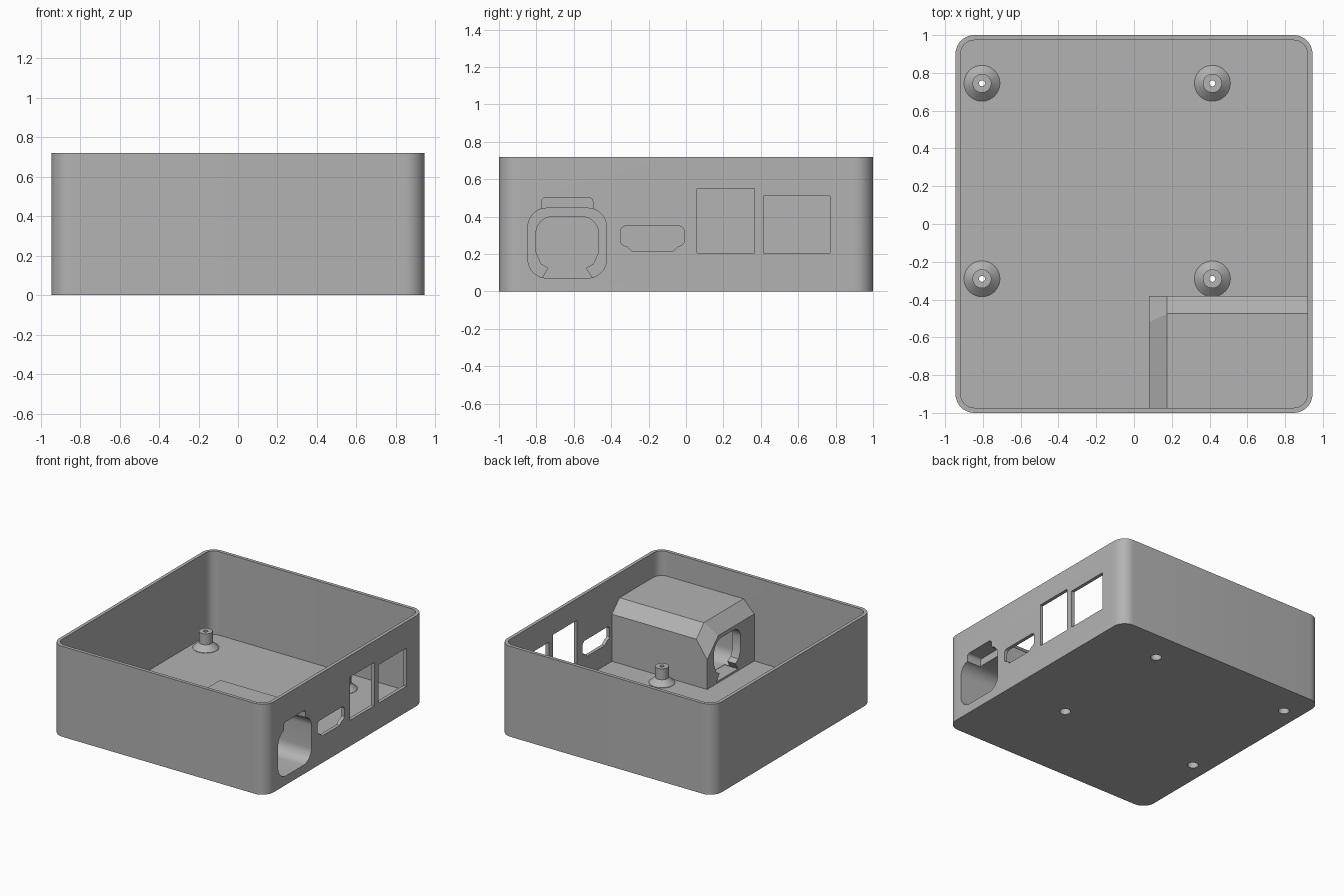
import bpy, bmesh
from math import cos, sin, pi
from mathutils import Vector

if "Cube" in bpy.data.objects:
    bpy.data.objects.remove(bpy.data.objects["Cube"])

grey = bpy.data.materials.new("plain grey")
grey.use_nodes = True
colour = (0.45, 0.45, 0.45, 1)
grey.diffuse_color = colour
grey.node_tree.nodes["Principled BSDF"].inputs["Base Color"].default_value = colour


def finish(name, bm):
    bmesh.ops.recalc_face_normals(bm, faces=bm.faces)
    mesh = bpy.data.meshes.new(name)
    bm.to_mesh(mesh)
    bm.free()
    mesh.materials.append(grey)
    obj = bpy.data.objects.new(name, mesh)
    bpy.context.collection.objects.link(obj)
    return obj


def prism(name, points, start, end, axis="z"):
    """Extrude a 2D outline along z (x, y outline) or along x (y, z outline)."""
    bm = bmesh.new()
    place = (lambda p: (p[0], p[1], start)) if axis == "z" else (lambda p: (start, p[0], p[1]))
    face = bm.faces.new([bm.verts.new(place(p)) for p in points])
    moved = bmesh.ops.extrude_face_region(bm, geom=[face])["geom"]
    step = Vector((0, 0, end - start)) if axis == "z" else Vector((end - start, 0, 0))
    bmesh.ops.translate(bm, vec=step, verts=[v for v in moved if isinstance(v, bmesh.types.BMVert)])
    return finish(name, bm)


def arc(cx, cy, r, first, last, steps=10):
    return [(cx + r * cos(first + (last - first) * i / steps),
             cy + r * sin(first + (last - first) * i / steps)) for i in range(steps + 1)]


def rounded(x0, x1, y0, y1, r):
    corners = ((x1 - r, y1 - r), (x0 + r, y1 - r), (x0 + r, y0 + r), (x1 - r, y0 + r))
    return [p for i, c in enumerate(corners) for p in arc(*c, r, i * pi / 2, (i + 1) * pi / 2)]


def lathe(name, profile, x, y, sides=40):
    """Closed solid of revolution from (radius, height) pairs."""
    bm = bmesh.new()
    rings = [[bm.verts.new((x + r * cos(2 * pi * i / sides), y + r * sin(2 * pi * i / sides), z))
              for i in range(sides)] for r, z in profile]
    for low, high in zip(rings, rings[1:]):
        for i in range(sides):
            j = (i + 1) % sides
            bm.faces.new((low[i], low[j], high[j], high[i]))
    bm.faces.new(rings[0])
    bm.faces.new(rings[-1])
    return finish(name, bm)


def combine(target, other, operation):
    mod = target.modifiers.new(operation.lower(), "BOOLEAN")
    mod.operation = operation
    mod.solver = "EXACT"
    mod.object = other
    bpy.context.view_layer.objects.active = target
    bpy.ops.object.modifier_apply(modifier=mod.name)
    bpy.data.objects.remove(other)


W, D, H = 0.945, 1.0, 0.72
wall, floor = 0.027, 0.055

# Open tray
case = prism("open_case", rounded(-W, W, -D, D, 0.1), 0, H)
hollow = prism("hollow", rounded(-W + wall, W - wall, -D + wall, D - wall, 0.073), floor, H + 0.1)
combine(case, hollow, "DIFFERENCE")

# Socket housing with bevelled top edges and a slanted corner
top, bevel, hx, hy = 0.525, 0.095, 0.08, -0.38
bm = bmesh.new()
bmesh.ops.create_cube(bm, size=1)
for v in bm.verts:
    v.co = (1.0 if v.co.x > 0 else hx, hy if v.co.y > 0 else -1.1, top if v.co.z > 0 else 0.02)
peak = (hx + bevel, hy - bevel, top)
for normal in ((-1, 0, 1), (0, 1, 1), (-1.47, 1, 1)):
    cut = bmesh.ops.bisect_plane(bm, geom=bm.verts[:] + bm.edges[:] + bm.faces[:], dist=1e-5,
                                 plane_co=peak, plane_no=Vector(normal).normalized(), clear_outer=True)
    bmesh.ops.holes_fill(bm, edges=[e for e in bm.edges if e.is_boundary], sides=0)
housing = finish("socket_housing", bm)
s = 0.012
limit = prism("limit", rounded(-W + s, W - s, -D + s, D - s, 0.1 - s), -0.1, H + 0.2)
combine(housing, limit, "INTERSECT")
combine(case, housing, "UNION")

# Standoffs with stepped screw holes
for x in (-0.805, 0.415):
    for y in (-0.29, 0.745):
        post = lathe("standoff", [(0.095, 0.03), (0.095, floor + 0.003), (0.05, 0.1), (0.05, 0.187)], x, y)
        combine(case, post, "UNION")
        bore = lathe("screw_hole", [(0.04, -0.05), (0.04, 0.085), (0.016, 0.086), (0.016, 0.3)], x, y)
        combine(case, bore, "DIFFERENCE")

# Socket cavity, latch notch and rear opening
mid = -0.635
cavity = prism("socket_cavity", rounded(mid - 0.21, mid + 0.21, 0.072, 0.445, 0.1), 0.15, 1.1, "x")
combine(case, cavity, "DIFFERENCE")
notch = prism("latch_notch", rounded(mid - 0.137, mid + 0.137, 0.35, 0.503, 0.025), 0.82, 1.1, "x")
combine(case, notch, "DIFFERENCE")
half = [(0.135, 0.07), (0.1, 0.125), (0.14, 0.148), (0.167, 0.21)] + arc(0.077, 0.31, 0.09, 0, pi / 2)
outline = [(mid + y, z) for y, z in half] + [(mid - y, z) for y, z in reversed(half)]
combine(case, prism("rear_opening", outline, 0, 0.2, "x"), "DIFFERENCE")

# Port openings in the side wall
port = arc(-0.04, 0.32, 0.03, 0, pi / 2, 6) + arc(-0.32, 0.32, 0.03, pi / 2, pi, 6)
port += [(-0.35, 0.262), (-0.337, 0.247), (-0.315, 0.24), (-0.29, 0.215),
         (-0.07, 0.215), (-0.045, 0.24), (-0.023, 0.247), (-0.01, 0.262)]
combine(case, prism("slim_port", port, 0.86, 1.1, "x"), "DIFFERENCE")
for y0, y1, z1 in ((0.06, 0.365, 0.55), (0.415, 0.77, 0.51)):
    window = prism("square_port", [(y0, 0.205), (y1, 0.205), (y1, z1), (y0, z1)], 0.86, 1.1, "x")
    combine(case, window, "DIFFERENCE")

# Smooth the rounded surfaces only
bpy.ops.object.select_all(action="DESELECT")
case.select_set(True)
bpy.context.view_layer.objects.active = case
bpy.ops.object.shade_smooth_by_angle()
